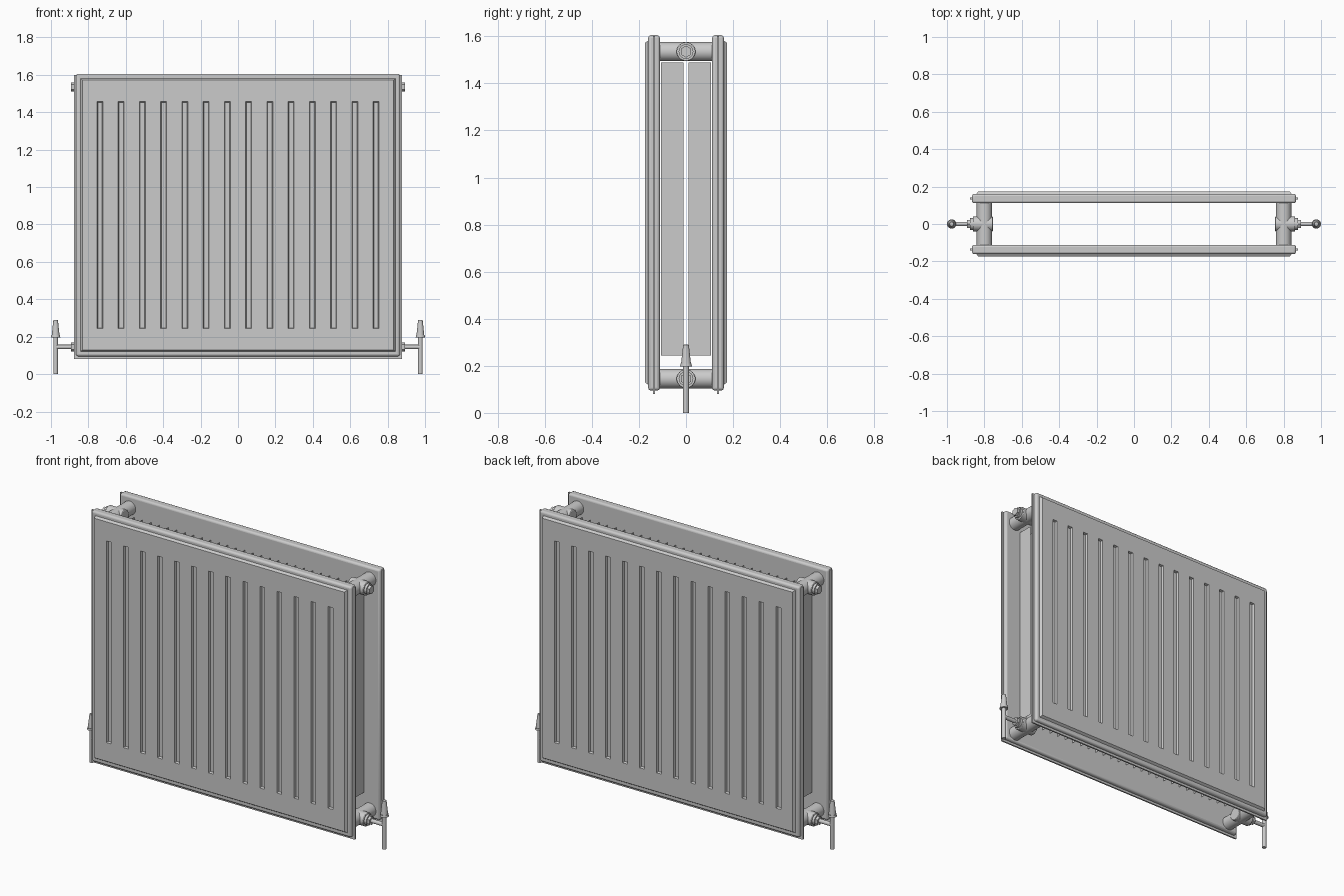
import bpy, bmesh, math
from mathutils import Vector, Matrix

if "Cube" in bpy.data.objects:
    bpy.data.objects.remove(bpy.data.objects["Cube"])

GROOVES = [-0.738 + i * 1.476 / 13 for i in range(14)]


def finish(bm, name, bevel=0, segs=2, recalc=True):
    if recalc:
        bmesh.ops.recalc_face_normals(bm, faces=bm.faces)
    me = bpy.data.meshes.new(name)
    bm.to_mesh(me)
    bm.free()
    ob = bpy.data.objects.new(name, me)
    bpy.context.collection.objects.link(ob)
    if bevel:
        m = ob.modifiers.new("bevel", "BEVEL")
        m.width, m.segments, m.limit_method = bevel, segs, "ANGLE"
    bpy.ops.object.select_all(action="DESELECT")
    ob.select_set(True)
    bpy.context.view_layer.objects.active = ob
    bpy.ops.object.shade_smooth_by_angle(angle=math.radians(35))
    return ob


def box(name, lo, hi, bevel=0, segs=2):
    bm = bmesh.new()
    lo, hi = Vector(lo), Vector(hi)
    bmesh.ops.create_cube(bm, size=1)
    for v in bm.verts:
        v.co = Vector([(lo[i] + hi[i]) / 2 + v.co[i] * abs(hi[i] - lo[i]) for i in range(3)])
    return finish(bm, name, bevel, segs)


def rod(name, a, b, r1, r2=None, n=24, bevel=0):
    a, b = Vector(a), Vector(b)
    d = b - a
    bm = bmesh.new()
    rot = d.to_track_quat("Z", "Y").to_matrix().to_4x4()
    bmesh.ops.create_cone(bm, cap_ends=True, segments=n, radius1=r1,
                          radius2=r1 if r2 is None else r2, depth=d.length,
                          matrix=Matrix.Translation((a + b) / 2) @ rot)
    return finish(bm, name, bevel)


def pressed_face(name, s):
    # Raised sheet with sloped rim and recessed vertical grooves
    xs = [-0.832] + [g + e for g in GROOVES for e in (-0.016, 0.016)] + [0.832]
    zs = [0.13, 0.243, 1.457, 1.572]
    bm = bmesh.new()
    grid = [[bm.verts.new((x, -0.175, z)) for z in zs] for x in xs]
    slots = []
    for i in range(len(xs) - 1):
        for j in range(3):
            f = bm.faces.new((grid[i][j], grid[i + 1][j], grid[i + 1][j + 1], grid[i][j + 1]))
            if j == 1 and i % 2 == 1:
                slots.append(f)
    rim = [e for e in bm.edges if e.is_boundary]
    out = bmesh.ops.extrude_edge_only(bm, edges=rim)["geom"]
    for v in [g for g in out if isinstance(g, bmesh.types.BMVert)]:
        v.co.x += math.copysign(0.012, v.co.x) if abs(v.co.x) > 0.83 else 0
        v.co.z += -0.012 if v.co.z < 0.14 else (0.012 if v.co.z > 1.56 else 0)
        v.co.y = -0.157
    bmesh.ops.recalc_face_normals(bm, faces=bm.faces)
    if slots[0].normal.y > 0:
        bmesh.ops.reverse_faces(bm, faces=bm.faces)
    bmesh.ops.inset_individual(bm, faces=slots, thickness=0.006, depth=-0.013)
    if s > 0:
        bmesh.ops.rotate(bm, verts=bm.verts, matrix=Matrix.Rotation(math.pi, 3, "Z"))
    return finish(bm, name, recalc=False)


def convector(name, s):
    # Thin square-wave sheet between the panels
    pts = []
    for g in GROOVES:
        pts += [(g - 0.028, 0.01), (g - 0.028, 0.107), (g + 0.028, 0.107), (g + 0.028, 0.01)]
    bm = bmesh.new()
    cols = [[bm.verts.new((x, s * y, z)) for z in (0.243, 1.488)] for x, y in pts]
    for p, q in zip(cols, cols[1:]):
        bm.faces.new((p[0], q[0], q[1], p[1]))
    return finish(bm, name)


# Front and back panels with seam flange, pressed face and convector
for s, side in ((-1, "front"), (1, "back")):
    box(side + "_panel_body", (-0.866, s * 0.111, 0.095), (0.866, s * 0.161, 1.605), 0.012, 3)
    box(side + "_seam_flange", (-0.877, s * 0.132, 0.081), (0.877, s * 0.141, 1.6))
    pressed_face(side + "_pressed_face", s)
    convector(side + "_convector", s)

# Corner tees, plugs and valves
for s, side in ((-1, "left"), (1, "right")):
    for z, lvl in ((1.535, "upper"), (0.145, "lower")):
        n = side + "_" + lvl
        rod(n + "_cross_tube", (s * 0.8, -0.115, z), (s * 0.8, 0.115, z), 0.041, n=32)
        rod(n + "_tee", (s * 0.755, 0, z), (s * 0.862, 0, z), 0.04, n=32, bevel=0.003)
        rod(n + "_collar", (s * 0.86, 0, z), (s * 0.876, 0, z), 0.031)
        rod(n + "_hex_nut", (s * 0.874, 0, z), (s * 0.892, 0, z), 0.025, n=6)
    rod(side + "_valve_branch", (s * 0.88, 0, 0.145), (s * 0.975, 0, 0.145), 0.012)
    rod(side + "_supply_pipe", (s * 0.975, 0, 0), (s * 0.975, 0, 0.205), 0.0125)
    rod(side + "_valve_skirt", (s * 0.975, 0, 0.197), (s * 0.975, 0, 0.209), 0.025, 0.023)
    rod(side + "_valve_cap", (s * 0.975, 0, 0.208), (s * 0.975, 0, 0.29), 0.021, 0.012, bevel=0.002)
